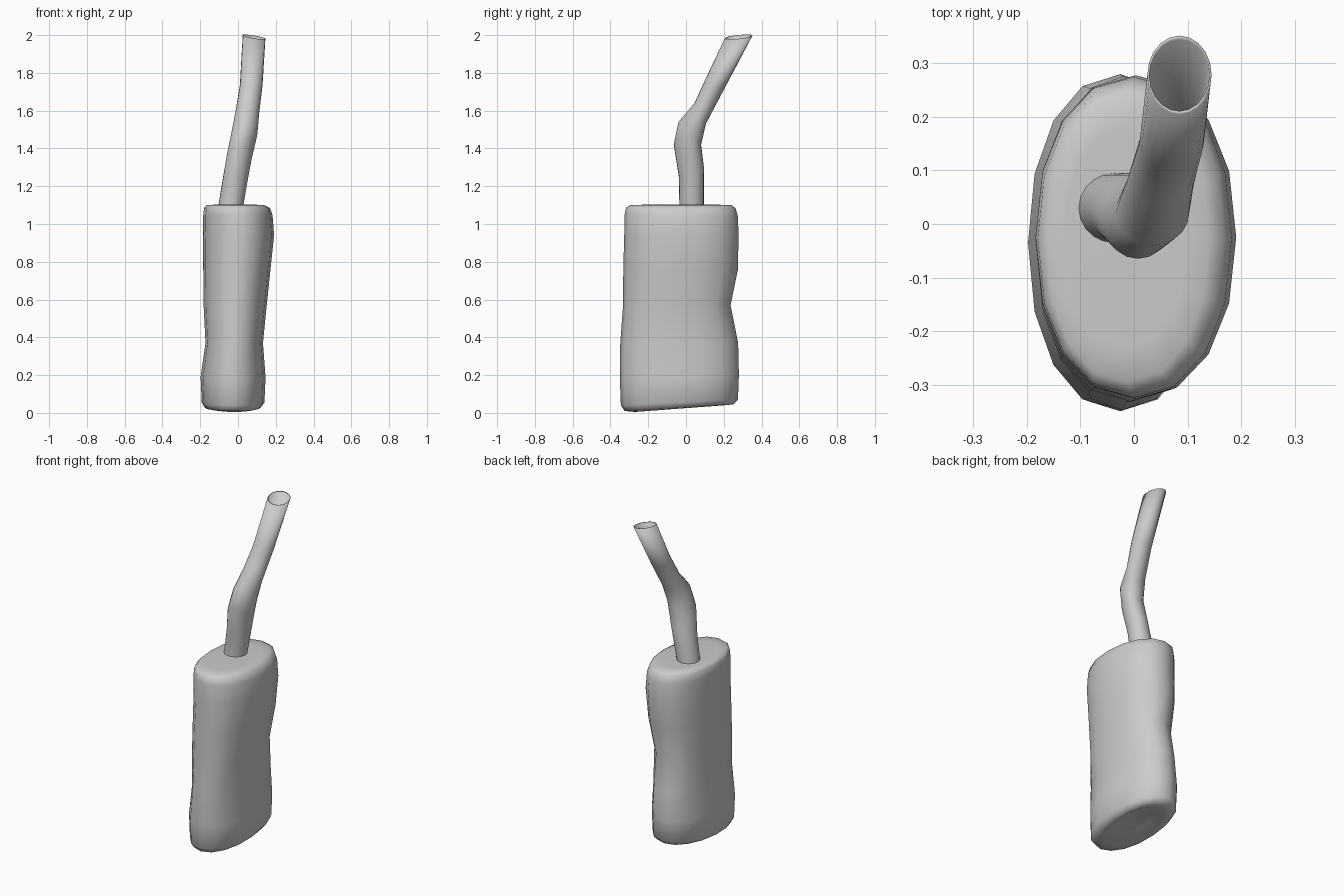
import bpy, bmesh
from math import sin, cos, pi, copysign


def loft(name, rings, sides, power=2.0, cap_start=False, cap_end=False, x_tilt=None):
    """Skin oval rings given as (x_min, x_max, y_front, z_front, y_back, z_back)."""
    bm = bmesh.new()
    loops = []
    for i, (x0, x1, y0, z0, y1, z1) in enumerate(rings):
        loop = []
        for k in range(sides):
            a = 2 * pi * k / sides
            c = copysign(abs(cos(a)) ** (2 / power), cos(a))
            s = copysign(abs(sin(a)) ** (2 / power), sin(a))
            z = (z0 + z1) / 2 + s * (z1 - z0) / 2
            if x_tilt and i in x_tilt:
                z -= 0.01 * c
            loop.append(bm.verts.new(((x0 + x1) / 2 + c * (x1 - x0) / 2,
                                      (y0 + y1) / 2 + s * (y1 - y0) / 2, z)))
        loops.append(loop)
    for a, b in zip(loops, loops[1:]):
        for k in range(sides):
            n = (k + 1) % sides
            bm.faces.new((a[k], a[n], b[n], b[k]))
    if cap_start:
        bm.faces.new(loops[0][::-1])
    if cap_end:
        bm.faces.new(loops[-1])
    mesh = bpy.data.meshes.new(name)
    bm.to_mesh(mesh)
    bm.free()
    obj = bpy.data.objects.new(name, mesh)
    bpy.context.collection.objects.link(obj)
    for p in mesh.polygons:
        p.use_smooth = True
    return obj


# Lumpy oval canister with rounded ends and a slanted, slightly dished base
loft("canister_body", [
    (-0.08, 0.05, -0.16, 0.025, 0.11, 0.06),
    (-0.13, 0.09, -0.27, 0.005, 0.20, 0.04),
    (-0.175, 0.12, -0.325, 0.01, 0.25, 0.045),
    (-0.192, 0.14, -0.345, 0.04, 0.275, 0.07),
    (-0.198, 0.146, -0.35, 0.18, 0.28, 0.20),
    (-0.172, 0.132, -0.348, 0.37, 0.276, 0.37),
    (-0.182, 0.152, -0.333, 0.57, 0.236, 0.57),
    (-0.184, 0.172, -0.332, 0.76, 0.275, 0.76),
    (-0.184, 0.191, -0.327, 0.94, 0.278, 0.94),
    (-0.184, 0.183, -0.325, 1.05, 0.275, 1.04),
    (-0.180, 0.17, -0.318, 1.085, 0.262, 1.085),
    (-0.165, 0.14, -0.295, 1.10, 0.24, 1.10),
    (-0.13, 0.10, -0.23, 1.102, 0.18, 1.102),
], 16, power=2.15, cap_start=True, cap_end=True)

# Bent hollow pipe: outer wall up to the rim, then the inner wall back down
loft("bent_pipe", [
    (-0.105, 0.027, -0.035, 1.09, 0.095, 1.09),
    (-0.083, 0.050, -0.038, 1.25, 0.095, 1.20),
    (-0.060, 0.075, -0.065, 1.42, 0.095, 1.30),
    (-0.035, 0.103, -0.040, 1.54, 0.080, 1.42),
    (-0.015, 0.112, 0.045, 1.64, 0.105, 1.53),
    (0.010, 0.130, 0.100, 1.76, 0.200, 1.71),
    (0.025, 0.145, 0.205, 1.983, 0.352, 1.998),
    (0.029, 0.141, 0.211, 1.982, 0.345, 1.997),
    (0.014, 0.126, 0.106, 1.76, 0.194, 1.71),
    (-0.010, 0.107, 0.050, 1.635, 0.100, 1.535),
], 20, x_tilt=(6, 7))
